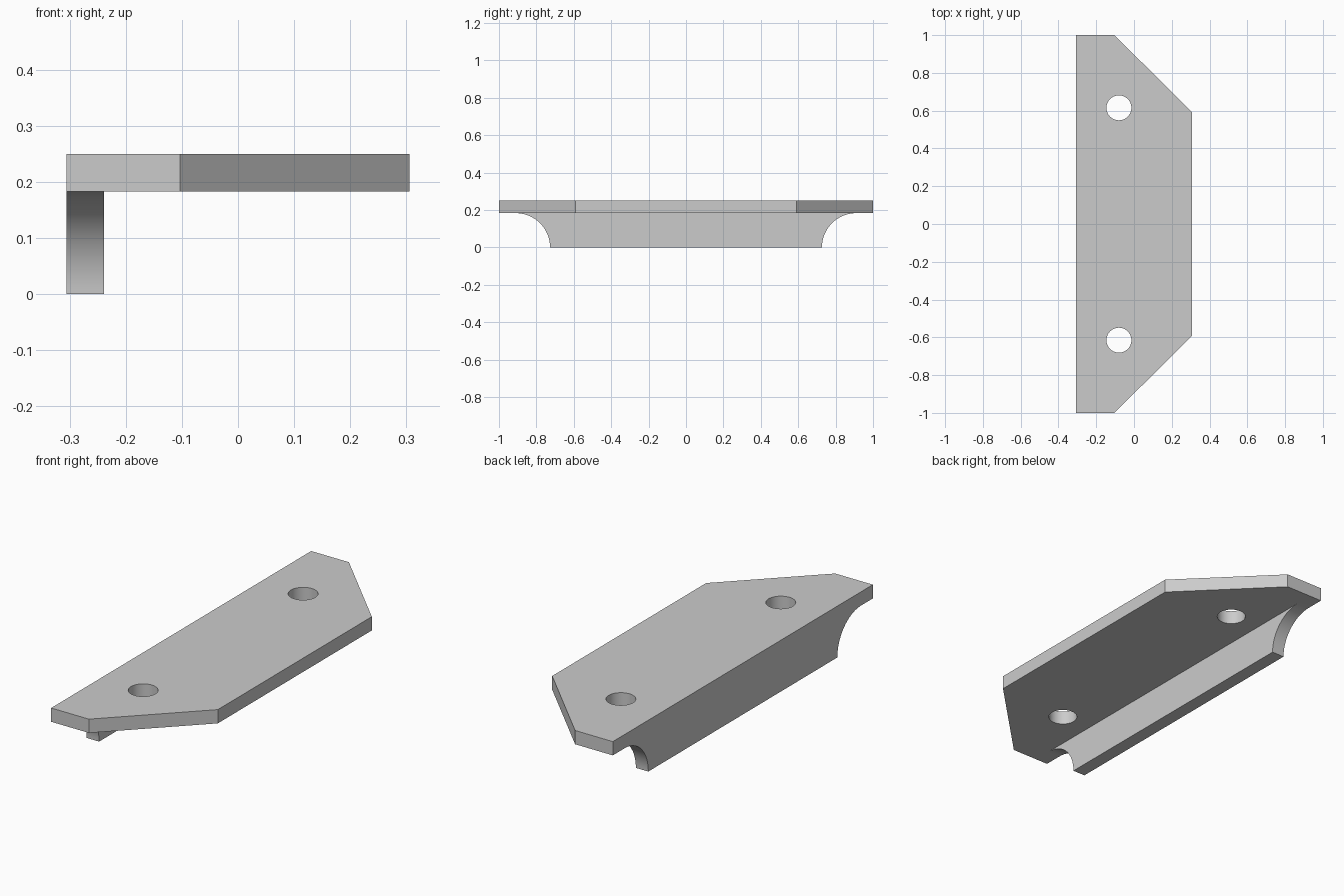
import bpy, bmesh, math
from mathutils import Vector

default = bpy.data.objects.get("Cube")
if default:
    bpy.data.objects.remove(default, do_unlink=True)

# Dimensions
HALF_W, TOP, UNDER = 0.306, 0.25, 0.183
FLANGE_T = 0.067
HOLE_X, HOLE_Y, HOLE_R = -0.08, 0.615, 0.066
ARC_Y, ARC_R = 0.91, UNDER

grey = bpy.data.materials.new("plain grey")
grey.use_nodes = True
grey.diffuse_color = (0.6, 0.6, 0.6, 1)
grey.node_tree.nodes["Principled BSDF"].inputs["Base Color"].default_value = (0.6, 0.6, 0.6, 1)


def prism(name, points, offset):
    """Extrude a planar outline along the offset vector."""
    bm = bmesh.new()
    face = bm.faces.new([bm.verts.new(p) for p in points])
    grown = bmesh.ops.extrude_face_region(bm, geom=[face], use_keep_orig=True)
    moved = [v for v in grown["geom"] if isinstance(v, bmesh.types.BMVert)]
    bmesh.ops.translate(bm, verts=moved, vec=Vector(offset))
    bmesh.ops.recalc_face_normals(bm, faces=bm.faces)
    mesh = bpy.data.meshes.new(name)
    bm.to_mesh(mesh)
    bm.free()
    mesh.materials.append(grey)
    obj = bpy.data.objects.new(name, mesh)
    bpy.context.collection.objects.link(obj)
    return obj


def combine(target, other, operation):
    """Apply a boolean and discard the helper object."""
    mod = target.modifiers.new(operation.title(), 'BOOLEAN')
    mod.operation, mod.object, mod.solver = operation, other, 'EXACT'
    bpy.context.view_layer.objects.active = target
    bpy.ops.object.modifier_apply(modifier=mod.name)
    bpy.data.objects.remove(other, do_unlink=True)


# Top plate with two clipped corners
plate_outline = [(-HALF_W, -1), (-0.103, -1), (HALF_W, -0.592),
                 (HALF_W, 0.592), (-0.103, 1), (-HALF_W, 1)]
bracket = prism("angle_bracket", [(x, y, UNDER) for x, y in plate_outline],
                (0, 0, TOP - UNDER))

# Downward flange whose ends sweep out in quarter-circle coves
cove = [(ARC_Y - ARC_R * math.cos(a), ARC_R * math.sin(a))
        for a in (math.pi / 2 * i / 24 for i in range(25))]
flange_outline = cove + [(-y, z) for y, z in reversed(cove)]
flange = prism("flange", [(-HALF_W, y, z) for y, z in flange_outline],
               (FLANGE_T, 0, 0))
combine(bracket, flange, 'UNION')

# Two screw holes through the plate
for y in (-HOLE_Y, HOLE_Y):
    ring = [(HOLE_X + HOLE_R * math.cos(a), y + HOLE_R * math.sin(a), UNDER - 0.05)
            for a in (math.tau * i / 48 for i in range(48))]
    cutter = prism("hole_cutter", ring, (0, 0, 0.2))
    cutter.hide_render = True
    combine(bracket, cutter, 'DIFFERENCE')

# Smooth coves and holes, crisp edges elsewhere
bpy.ops.object.select_all(action='DESELECT')
bracket.select_set(True)
bpy.context.view_layer.objects.active = bracket
bpy.ops.object.shade_smooth_by_angle(angle=math.radians(30))
